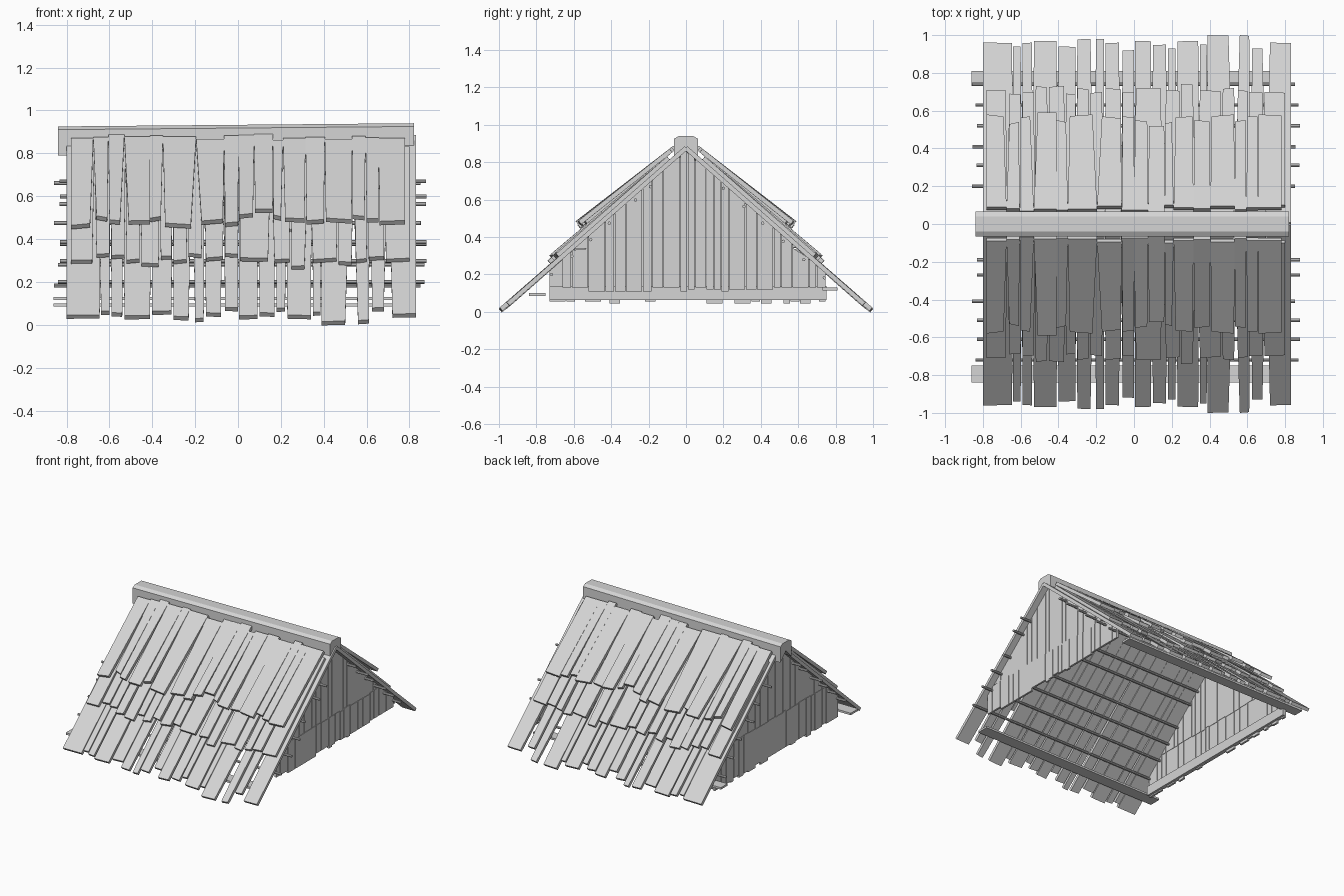
import bpy, bmesh, math, random
from mathutils import Vector

random.seed(4)
if "Cube" in bpy.data.objects:
    bpy.data.objects.remove(bpy.data.objects["Cube"])

wood = bpy.data.materials.new("weathered_grey")
wood.use_nodes = True
GREY = (0.66, 0.66, 0.66, 1)
wood.diffuse_color = GREY
wood.node_tree.nodes["Principled BSDF"].inputs["Base Color"].default_value = GREY


def finish(bm, name):
    bmesh.ops.recalc_face_normals(bm, faces=bm.faces)
    mesh = bpy.data.meshes.new(name)
    bm.to_mesh(mesh)
    bm.free()
    mesh.materials.append(wood)
    obj = bpy.data.objects.new(name, mesh)
    bpy.context.collection.objects.link(obj)
    return obj


def prism(bm, ring, offset):
    """Closed solid from a ring of points swept along an offset."""
    a = [bm.verts.new(p) for p in ring]
    b = [bm.verts.new(Vector(p) + Vector(offset)) for p in ring]
    bm.faces.new(a)
    bm.faces.new(b[::-1])
    for i in range(len(a)):
        j = (i + 1) % len(a)
        bm.faces.new((a[i], b[i], b[j], a[j]))


def box(bm, x0, x1, y0, y1, z0, z1):
    prism(bm, [(x0, y0, z0), (x1, y0, z0), (x1, y1, z0), (x0, y1, z0)], (0, 0, z1 - z0))


def plank_row(name, planks, y_top, height, slope, thick, jitter):
    """Sloping planks (left edge, right edge, eave y) on both roof sides,
    flared at the top until they meet their neighbours."""
    bm = bmesh.new()
    normal = Vector((0, slope, 1)).normalized()
    seams = [planks[0][0]]
    seams += [(a[1] + b[0]) / 2 for a, b in zip(planks, planks[1:])]
    seams.append(planks[-1][1])
    for i, (x0, x1, y_end) in enumerate(planks):
        start = y_top + random.uniform(0, jitter)
        lift = random.uniform(-jitter, jitter) / 2
        cut = random.uniform(-jitter, jitter) / 3
        ends = (y_end - max(cut, 0), y_end + min(cut, 0))
        top = height - slope * start
        ring = [(seams[i], start, top), (seams[i + 1], start, top),
                (x1, ends[1], height + lift - slope * ends[1]),
                (x0, ends[0], height + lift - slope * ends[0])]
        for side in (-1, 1):
            prism(bm, [(x, side * y, z) for x, y, z in ring],
                  (0, -side * normal.y * thick, -normal.z * thick))
    return finish(bm, name)


# Long planks reaching from ridge to eaves
lower = [(-.8, -.645, .96), (-.64, -.6, .94), (-.59, -.54, .96), (-.53, -.41, .97),
         (-.4, -.31, .94), (-.3, -.23, .98), (-.2, -.16, .98), (-.15, -.08, .96),
         (-.06, 0, .92), (.005, .09, .97), (.1, .17, .95), (.18, .22, .93),
         (.23, .34, .97), (.35, .385, .95), (.39, .5, 1), (.56, .61, 1),
         (.625, .68, .93), (.72, .83, .96)]
plank_row("lower_roof_planks", lower, 0, .892, .876, .024, .013)

# Middle course
middle = [(-.78, -.68, .71), (-.66, -.6, .69), (-.59, -.53, .7), (-.52, -.46, .73),
          (-.45, -.37, .73), (-.36, -.31, .69), (-.3, -.24, .72), (-.23, -.17, .7),
          (-.15, -.07, .72), (-.06, 0, .7), (.01, .14, .72), (.17, .24, .71),
          (.25, .31, .74), (.35, .46, .71), (.47, .53, .72), (.55, .6, .71),
          (.61, .68, .7), (.69, .8, .7)]
plank_row("middle_roof_planks", middle, .1, .918, .858, .022, .025)

# Upper course
upper = [(-.78, -.69, .58), (-.66, -.61, .54), (-.6, -.55, .57), (-.51, -.41, .59),
         (-.41, -.36, .55), (-.34, -.22, .58), (-.17, -.07, .57), (-.06, 0, .57),
         (.005, .07, .55), (.08, .16, .52), (.165, .2, .54), (.22, .31, .57),
         (.32, .4, .55), (.41, .53, .58), (.535, .59, .55), (.6, .655, .57), (.66, .78, .58)]
plank_row("upper_roof_planks", upper, .065, .943, .805, .024, .035)

# Ridge cap, an inverted trough that rises slightly to the left
bm = bmesh.new()
section = [(-.065, .79), (-.065, .91), (-.04, .925), (.04, .925),
           (.065, .91), (.065, .79), (0, .855)]
prism(bm, [(-.84, y, z) for y, z in section], (1.66, 0, .015))
finish(bm, "ridge_cap")

# Round battens under the planks
bm = bmesh.new()
for side, rows in ((-1, (.19, .27, .41, .51, .61, .72)), (1, (.2, .31, .41, .52, .63, .74))):
    for y in rows:
        x = -.86 + random.uniform(0, .03)
        angles = [math.tau * i / 8 for i in range(8)]
        prism(bm, [(x, side * y + .009 * math.cos(a), .838 - .886 * y + .009 * math.sin(a))
                   for a in angles], (1.71, 0, 0))
finish(bm, "roof_battens")

# Flat boards along the eaves
bm = bmesh.new()
box(bm, -.86, .72, -.84, -.75, .085, .1)
box(bm, -.86, .72, .73, .81, .115, .13)
finish(bm, "eave_boards")


# Gable walls of narrow boards in two tiers
def gable(name, side, outer, y_start, base):
    bm = bmesh.new()
    y = y_start
    while y < .73:
        y1 = min(y + random.choice((.04, .05, .06, .09)), .75)
        bottom = base + random.choice((0, .01, .02))
        split = .34 + random.uniform(-.006, .006)
        roof = [.862 - .872 * abs(v) for v in (y, y1)]
        gap = y1 - .004
        for x, low, high in ((outer, bottom, split), (outer - .003, split, 2)):
            tops = [max(min(high, r), low) for r in roof]
            if max(tops) - low < .02:
                continue
            ring = [(side * x, y, low), (side * x, gap, low), (side * x, gap, tops[1])]
            if y < 0 < gap and high > 1:
                ring.append((side * x, 0, .862))
            ring.append((side * x, y, tops[0]))
            if tops[1] - low < .001:
                ring.pop(2)
            elif tops[0] - low < .001:
                ring.pop()
            prism(bm, ring, (-side * .015, 0, 0))
        y = y1
    return finish(bm, name)


gable("left_gable_wall", 1, .785, -.66, .11)
gable("right_gable_wall", -1, .765, -.73, .045)

# Sill rail on the inside of the right gable
bm = bmesh.new()
box(bm, -.75, -.733, -.73, .75, .065, .138)
finish(bm, "right_gable_sill")
